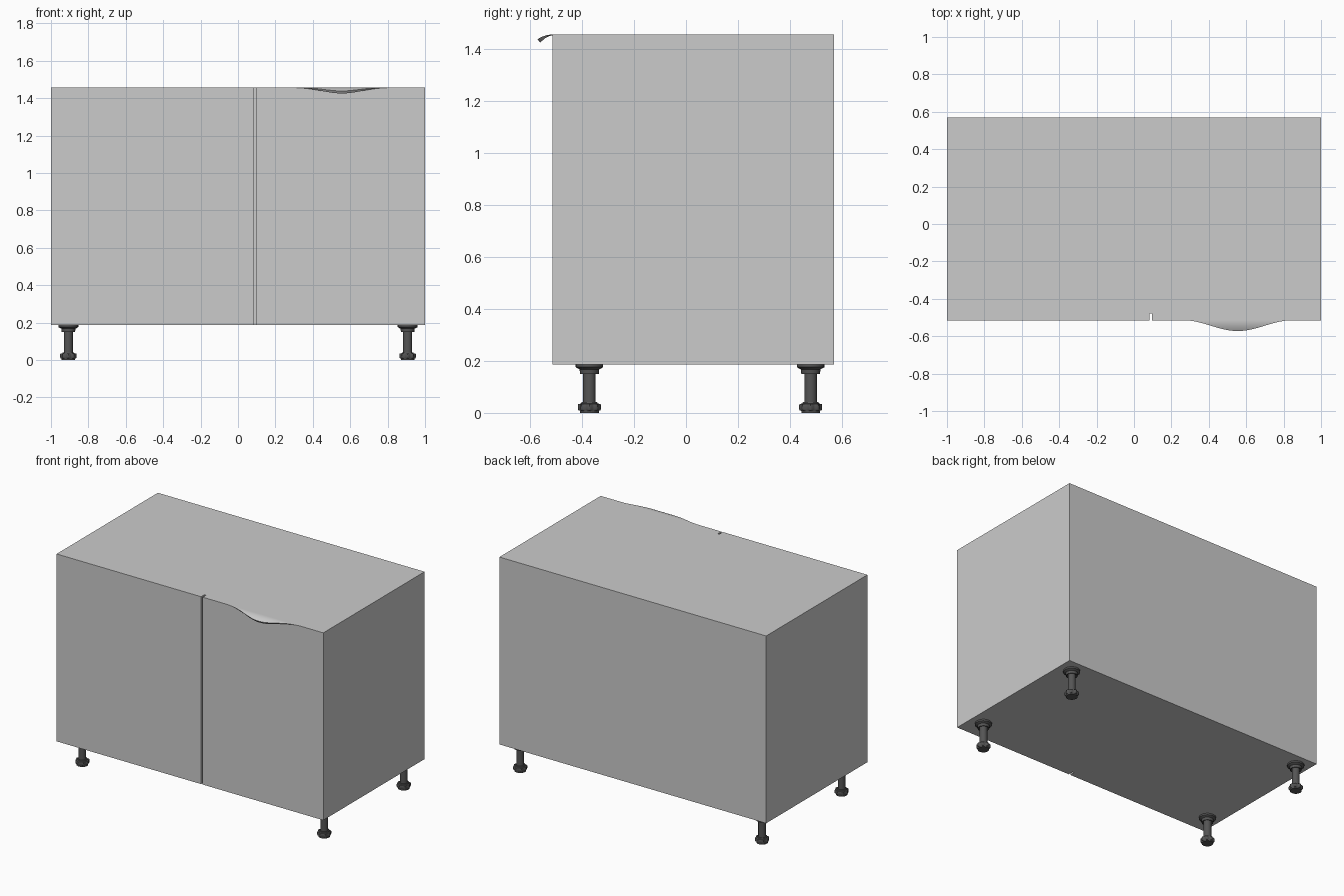
import bpy
import math

if "Cube" in bpy.data.objects:
    bpy.data.objects.remove(bpy.data.objects["Cube"])

FRONT, BACK, BOTTOM, TOP = -0.515, 0.57, 0.187, 1.457
DOOR_BACK, GAP_X, GAP_W = -0.478, 0.09, 0.006

dark = bpy.data.materials.new("dark_plastic")
dark.diffuse_color = (0.09, 0.09, 0.09, 1)
dark.use_nodes = True
dark.node_tree.nodes["Principled BSDF"].inputs["Base Color"].default_value = dark.diffuse_color


def make(name, verts, faces, mat=None, smooth=False):
    me = bpy.data.meshes.new(name)
    me.from_pydata(verts, [], faces)
    ob = bpy.data.objects.new(name, me)
    bpy.context.collection.objects.link(ob)
    if mat:
        me.materials.append(mat)
    bpy.ops.object.select_all(action='DESELECT')
    ob.select_set(True)
    bpy.context.view_layer.objects.active = ob
    bpy.ops.object.mode_set(mode='EDIT')
    bpy.ops.mesh.select_all(action='SELECT')
    bpy.ops.mesh.normals_make_consistent(inside=False)
    bpy.ops.object.mode_set(mode='OBJECT')
    if smooth:
        bpy.ops.object.shade_smooth_by_angle(angle=math.radians(35))
    return ob


def lathe(name, profile, loc, n=24, lobes=0, depth=0.0):
    """Revolve (radius, z) points, with optional grip lobes on the wide rings."""
    verts, faces = [], []
    for r, z in profile:
        for i in range(n):
            a = 2 * math.pi * i / n
            k = r
            if lobes and r > 0.036:
                k -= depth * (0.5 - 0.5 * math.cos(lobes * a))
            verts.append((k * math.cos(a), k * math.sin(a), z))
    for j in range(len(profile) - 1):
        for i in range(n):
            b = (i + 1) % n
            faces.append((j * n + i, j * n + b, (j + 1) * n + b, (j + 1) * n + i))
    faces.append(tuple(range(n)))
    faces.append(tuple(range((len(profile) - 1) * n, len(profile) * n)))
    ob = make(name, verts, faces, dark, True)
    ob.location = loc
    return ob


# Cabinet: plan outline with the gap between the two doors, extruded upward
plan = [(-1, FRONT), (GAP_X - GAP_W, FRONT), (GAP_X - GAP_W, DOOR_BACK),
        (GAP_X + GAP_W, DOOR_BACK), (GAP_X + GAP_W, FRONT),
        (1, FRONT), (1, BACK), (-1, BACK)]
n = len(plan)
verts = [(x, y, z) for z in (BOTTOM, TOP) for x, y in plan]
faces = [tuple(range(n)), tuple(range(n, 2 * n))]
faces += [(i, (i + 1) % n, (i + 1) % n + n, i + n) for i in range(n)]
make("cabinet_body", verts, faces)

# Handle: curved lip swelling out of the right door's top edge
NX, NT, HALF, CX, REACH = 40, 8, 0.29, 0.555, 0.057
verts, faces = [], []
ring = 2 * (NT + 1)
for i in range(NX + 1):
    u = -0.99 + 1.98 * i / NX
    d = REACH * (0.5 + 0.5 * math.cos(math.pi * u))
    s = d / REACH
    upper, lower = [], []
    for j in range(NT + 1):
        t = j / NT
        y, z = -t * d, -0.018 * (t * s) ** 2
        upper.append((CX + u * HALF, FRONT + y, TOP + z))
        thick = s * (0.003 + 0.012 * t)
        lower.append((CX + u * HALF, FRONT + y + 0.7 * thick * t, TOP + z - 0.9 * thick))
    verts += upper + lower[::-1]
for i in range(NX):
    for j in range(ring):
        k = (j + 1) % ring
        faces.append((i * ring + j, i * ring + k, (i + 1) * ring + k, (i + 1) * ring + j))
faces += [tuple(range(ring)), tuple(range(NX * ring, (NX + 1) * ring))]
make("door_handle_lip", verts, faces, smooth=True)

# Adjustable legs: flanged socket, shaft and lobed foot at each corner
socket = [(0.053, BOTTOM), (0.053, 0.176), (0.046, 0.172), (0.038, 0.168),
          (0.036, 0.15), (0.031, 0.15), (0.030, 0.166), (0.024, 0.166)]
shaft = [(0.024, 0.17), (0.024, 0.036), (0.018, 0.034)]
foot = [(0.03, 0.041), (0.032, 0.036), (0.043, 0.034), (0.044, 0.030),
        (0.044, 0.014), (0.042, 0.010), (0.036, 0.008), (0.036, 0.0)]
for side, x in (("left", -0.907), ("right", 0.907)):
    for end, y in (("front", -0.372), ("back", 0.48)):
        tag = f"{end}_{side}"
        lathe(f"leg_socket_{tag}", socket, (x, y, 0))
        lathe(f"leg_shaft_{tag}", shaft, (x, y, 0))
        lathe(f"leg_foot_{tag}", foot, (x, y, 0), n=48, lobes=8, depth=0.006)
